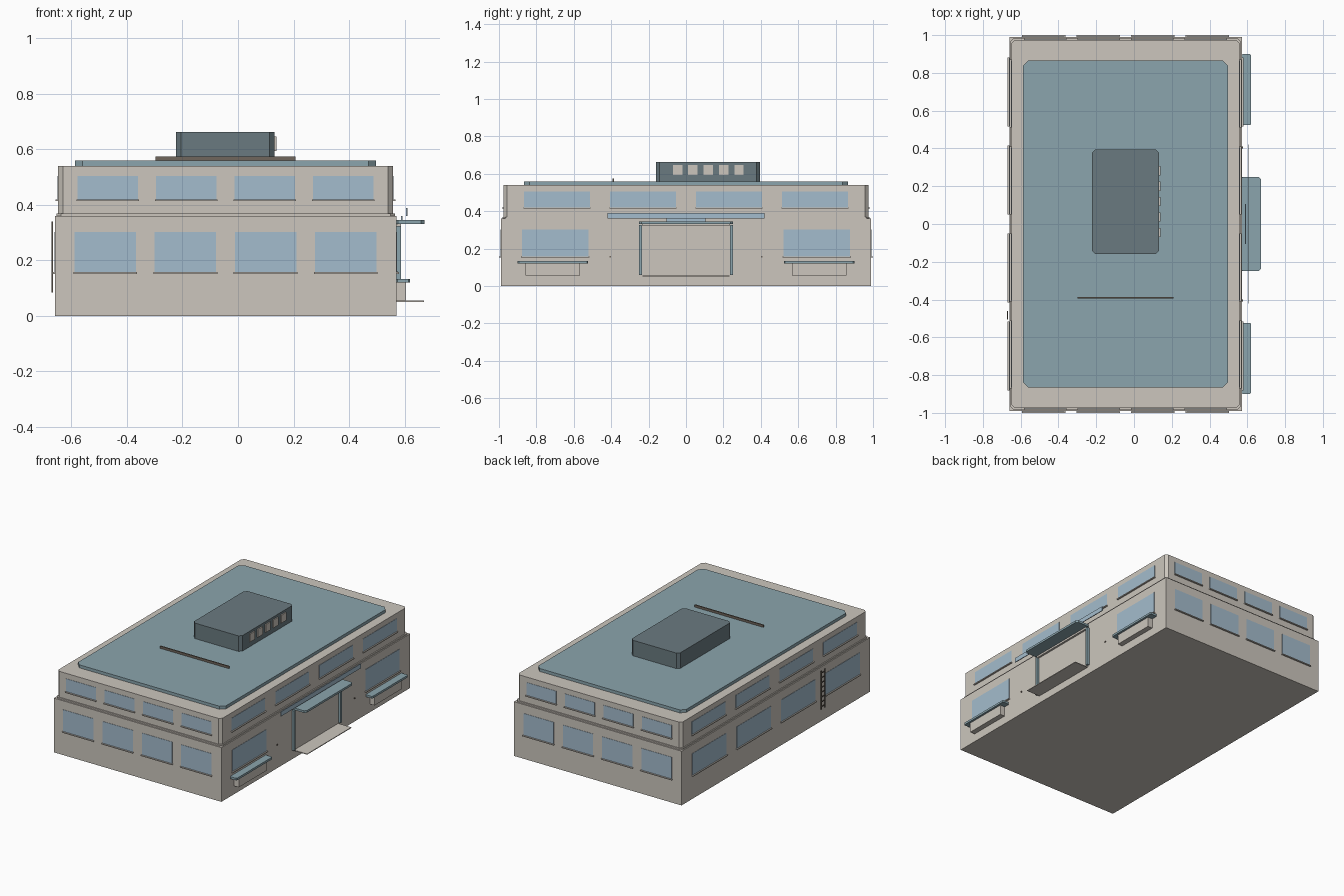
import bpy, bmesh

cube = bpy.data.objects.get("Cube")
if cube:
    bpy.data.objects.remove(cube, do_unlink=True)


def material(name, r, g, b):
    lin = [((c / 255 + 0.055) / 1.055) ** 2.4 for c in (r, g, b)] + [1]
    m = bpy.data.materials.new(name)
    m.use_nodes = True
    m.diffuse_color = lin
    m.node_tree.nodes["Principled BSDF"].inputs["Base Color"].default_value = lin
    return m


BEIGE = material("beige wall", 204, 198, 189)
TEAL = material("teal roof", 139, 165, 173)
SLATE = material("slate grey", 106, 122, 128)
BLUE = material("window blue", 164, 188, 205)
TAUPE = material("dark taupe", 112, 102, 92)


def box(name, mat, x, y, z, chamfer=0):
    """Box from (min, max) ranges, optionally with chamfered upright edges."""
    bm = bmesh.new()
    bmesh.ops.create_cube(bm, size=1)
    for v in bm.verts:
        v.co = [r[0] if c < 0 else r[1] for c, r in zip(v.co, (x, y, z))]
    if chamfer:
        upright = [e for e in bm.edges
                   if abs(e.verts[0].co.z - e.verts[1].co.z) > 1e-5]
        bmesh.ops.bevel(bm, geom=upright, offset=chamfer, segments=1,
                        affect='EDGES')
    me = bpy.data.meshes.new(name)
    bm.to_mesh(me)
    bm.free()
    me.materials.append(mat)
    ob = bpy.data.objects.new(name, me)
    bpy.context.collection.objects.link(ob)
    return ob


CX = -0.045  # middle of the building in x

# Main masses
box("lower_storey", BEIGE, (-0.66, 0.571), (-0.99, 0.99), (0, 0.36))
box("ledge", BEIGE, (-0.654, 0.565), (-0.982, 0.982), (0.36, 0.369), 0.016)
box("upper_storey", BEIGE, (-0.648, 0.558), (-0.975, 0.975), (0.36, 0.54), 0.017)
box("roof_slab", TEAL, (-0.588, 0.498), (-0.865, 0.865), (0.54, 0.56), 0.028)
box("roof_block", SLATE, (-0.223, 0.132), (-0.16, 0.395), (0.56, 0.663), 0.018)
box("roof_rail", TAUPE, (-0.298, 0.208), (-0.394, -0.386), (0.56, 0.575))
for i in range(5):
    y = -0.045 + i * 0.082
    box("roof_vent", BEIGE, (0.131, 0.139), (y - 0.025, y + 0.025), (0.594, 0.647))


def window(side, wall, mid, half, z0, z1):
    """Glass plate and sill on a wall; side is the outward axis and sign."""
    axis, sign = side

    def place(name, mat, depth, grow, z):
        across = (mid - half - grow, mid + half + grow)
        out = tuple(sorted((wall - sign * 0.003, wall + sign * depth)))
        x, y = (out, across) if axis == "x" else (across, out)
        box(name, mat, x, y, z)

    place("window", BLUE, 0.002, 0, (z0, z1))
    place("window_sill", BEIGE, 0.01, 0.004, (z0 - 0.006, z0))


LOWER, UPPER = (0.158, 0.302), (0.42, 0.505)
for i in range(4):
    k = i - 1.5
    # Short walls, front and back
    for sign in (-1, 1):
        window(("y", sign), sign * 0.99, CX + k * 0.289, 0.111, *LOWER)
        window(("y", sign), sign * 0.975, CX + k * 0.283, 0.109, *UPPER)
    # Long walls; the entrance replaces the two middle windows
    window(("x", -1), -0.66, k * 0.466, 0.179, *LOWER)
    window(("x", -1), -0.648, k * 0.46, 0.176, *UPPER)
    window(("x", 1), 0.558, k * 0.46, 0.176, *UPPER)
    if i in (0, 3):
        window(("x", 1), 0.571, k * 0.466, 0.179, *LOWER)

# Entrance
box("door_panel", BEIGE, (0.569, 0.574), (-0.235, 0.235), (0.05, 0.33))
box("door_step", BEIGE, (0.569, 0.67), (-0.232, 0.232), (0.05, 0.055))
box("door_canopy", TEAL, (0.565, 0.672), (-0.25, 0.25), (0.332, 0.346), 0.012)
box("door_lintel", BEIGE, (0.569, 0.587), (-0.235, 0.235), (0.32, 0.332))
for s in (-1, 1):
    y = sorted((s * 0.234, s * 0.25))
    box("door_post", TEAL, (0.569, 0.588), y, (0.06, 0.325))
    box("wall_stud", TAUPE, (0.569, 0.576), (s * 0.405 - 0.004, s * 0.405 + 0.004),
        (0.152, 0.16))
    # Planter with shelf under each lower window
    y0 = s * 0.712
    box("shelf", TEAL, (0.569, 0.62), (y0 - 0.188, y0 + 0.188), (0.12, 0.134), 0.006)
    box("planter_box", BEIGE, (0.569, 0.606), (y0 - 0.145, y0 + 0.145), (0.055, 0.12))
box("sign_panel", BLUE, (0.605, 0.61), (-0.42, 0.42), (0.36, 0.39))
box("sign_bracket", BLUE, (0.588, 0.593), (-0.105, 0.105), (0.345, 0.361))

# Ladder on the long blank-side wall
for y in (-0.502, -0.464):
    box("ladder_rail", TAUPE, (-0.672, -0.667), (y - 0.003, y + 0.003), (0.085, 0.34))
for i in range(8):
    z = 0.1 + i * 0.032
    box("ladder_rung", TAUPE, (-0.672, -0.668), (-0.502, -0.464), (z, z + 0.005))
